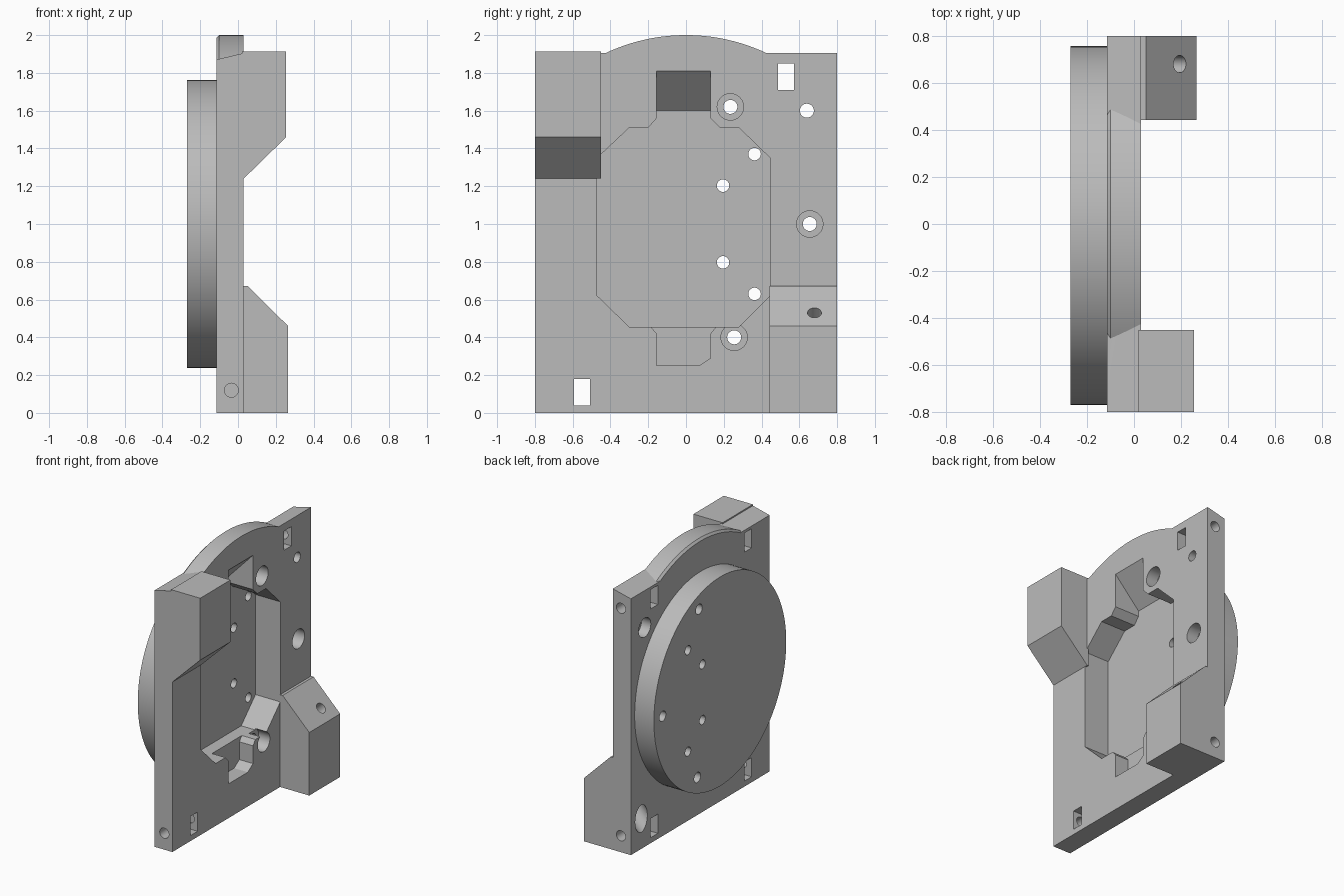
import bpy, bmesh, math
from mathutils import Vector

cube = bpy.data.objects.get("Cube")
if cube:
    bpy.data.objects.remove(cube, do_unlink=True)

grey = bpy.data.materials.new("machined_grey")
grey.use_nodes = True
grey.diffuse_color = (0.5, 0.5, 0.5, 1)
grey.node_tree.nodes["Principled BSDF"].inputs["Base Color"].default_value = (0.5, 0.5, 0.5, 1)

BACK, FACE, FLOOR = -0.115, 0.03, -0.17
MID = -0.007


def finish(name, bm):
    bmesh.ops.recalc_face_normals(bm, faces=bm.faces)
    mesh = bpy.data.meshes.new(name)
    bm.to_mesh(mesh)
    bm.free()
    mesh.materials.append(grey)
    ob = bpy.data.objects.new(name, mesh)
    bpy.context.collection.objects.link(ob)
    return ob


def prism(name, pts, axis, a, b, taper=None):
    """Extrude an outline along x or y; taper scales the ring at a about z = 1."""
    bm = bmesh.new()
    rings = []
    for level, f in ((a, taper or 1), (b, 1)):
        ring = []
        for u, v in pts:
            co = (level, u * f, 1 + (v - 1) * f) if axis == "x" else (u, level, v)
            ring.append(bm.verts.new(co))
        rings.append(ring)
        bm.faces.new(ring)
    n = len(pts)
    for i in range(n):
        j = (i + 1) % n
        bm.faces.new((rings[0][i], rings[0][j], rings[1][j], rings[1][i]))
    return finish(name, bm)


def rod(name, start, end, r, seg=32):
    start, end = Vector(start), Vector(end)
    bm = bmesh.new()
    bmesh.ops.create_cone(bm, cap_ends=True, segments=seg, radius1=r, radius2=r,
                          depth=(end - start).length)
    rot = (end - start).to_track_quat("Z", "Y")
    for v in bm.verts:
        v.co = rot @ v.co + (start + end) / 2
    return finish(name, bm)


def rect(u0, u1, v0, v1):
    return [(u0, v0), (u1, v0), (u1, v1), (u0, v1)]


def combine(body, tool, op):
    mod = body.modifiers.new(op, "BOOLEAN")
    mod.operation, mod.solver, mod.object = op, "EXACT", tool
    bpy.context.view_layer.objects.active = body
    bpy.ops.object.modifier_apply(modifier=mod.name)
    bpy.data.objects.remove(tool, do_unlink=True)


def add(tool):
    combine(body, tool, "UNION")


def cut(tool):
    combine(body, tool, "DIFFERENCE")


# Plate with a sloping top edge
body = prism("mounting_plate", [(BACK, 0), (FACE, 0), (FACE, 1.905), (BACK, 1.87)], "y", -0.8, 0.8)

# Arched crest with a small rear chamfer
arc = []
for i in range(41):
    t = math.radians(-29.4 + 58.8 * i / 40)
    arc.append((math.sin(t), 1 + math.cos(t)))
arc += [(0.4, 1.7), (-0.4, 1.7)]
crest = prism("crest", arc, "x", -0.1, FACE)
add(crest)
add(prism("crest_chamfer", arc, "x", BACK, -0.1, taper=0.985))

# Round boss on the rear
add(rod("rear_disc", (-0.27, MID, 1), (-0.1, MID, 1), 0.763, 128))

# Stepped central pocket and its two relief notches
cut(prism("pocket", [(-0.47, 0.62), (-0.3, 0.455), (0.28, 0.455), (0.445, 0.62),
                     (0.445, 1.35), (0.28, 1.51), (0.18, 1.51), (0.13, 1.56),
                     (-0.155, 1.56), (-0.2, 1.51), (-0.3, 1.51), (-0.47, 1.35)], "x", FLOOR, 0.1))
cut(prism("sloped_notch", [(FLOOR, 1.5), (0.1, 1.5), (0.1, 1.88), (FACE, 1.81), (FLOOR, 1.6)],
          "y", -0.155, 0.13))
cut(prism("lower_notch", [(-0.155, 0.25), (0.07, 0.25), (0.13, 0.29), (0.13, 0.42),
                          (0.17, 0.47), (-0.2, 0.47), (-0.155, 0.42)], "x", -0.08, 0.1))

# Centre bore and small bolt holes
cut(rod("bore", (-0.4, MID, 1), (0.2, MID, 1), 0.168, 64))
for half in (0.37, 0.203):
    for sy in (-1, 1):
        for sz in (-1, 1):
            y, z = MID + sy * half, 1 + sz * half
            cut(rod("bolt_hole", (-0.4, y, z), (0.2, y, z), 0.033))

# Counterbored disc bolts
for y, z in ((-0.27, 1.61), (0.235, 1.62), (-0.67, 1), (0.655, 1), (-0.25, 0.39), (0.255, 0.4)):
    cut(rod("bolt_hole", (-0.4, y, z), (0.2, y, z), 0.037))
    cut(rod("counterbore", (-0.06, y, z), (0.2, y, z), 0.07))

# Corner holes recessed from behind
for y, z in ((0.64, 1.6), (-0.67, 0.413)):
    cut(rod("corner_hole", (-0.4, y, z), (0.2, y, z), 0.037))
    cut(rod("corner_recess", (-0.2, y, z), (-0.04, y, z), 0.07))

# Nut slots with side screw holes
for s in (-1, 1):
    mid = 0.53 * s + (-0.02 if s < 0 else 0)
    for z0, hole in ((0.04, 0.12), (1.71, 1.78)):
        cut(prism("nut_slot", rect(mid - 0.042, mid + 0.042, z0, z0 + 0.14), "x", -0.2, 0.2))
        cut(rod("side_hole", (-0.035, 0.9 * s, hole), (-0.035, 0.5 * s, hole), 0.037))

# Foot blocks with slanted faces
add(prism("upper_block", [(0.02, 1.24), (FACE, 1.24), (0.255, 1.46), (0.255, 1.912), (0.02, 1.912)],
          "y", -0.8, -0.45))
add(prism("lower_block", [(0.02, 0), (0.265, 0), (0.265, 0.46), (0.05, 0.673), (0.02, 0.673)],
          "y", 0.443, 0.8))

# Diagonal screws through the blocks, recessed from behind
for y, x, z, d in ((-0.64, 0.14, 1.35, -1), (0.68, 0.195, 0.53, 1)):
    def along(px):
        return (px, y, z + d * (px - x))
    cut(rod("diagonal_hole", along(-0.4), along(0.4), 0.037))
    cut(rod("diagonal_recess", along(-0.3), along(-0.04), 0.07))

# Smooth round walls, keep machined edges crisp
bpy.ops.object.select_all(action="DESELECT")
body.select_set(True)
bpy.context.view_layer.objects.active = body
bpy.ops.object.shade_smooth_by_angle(angle=math.radians(25))
